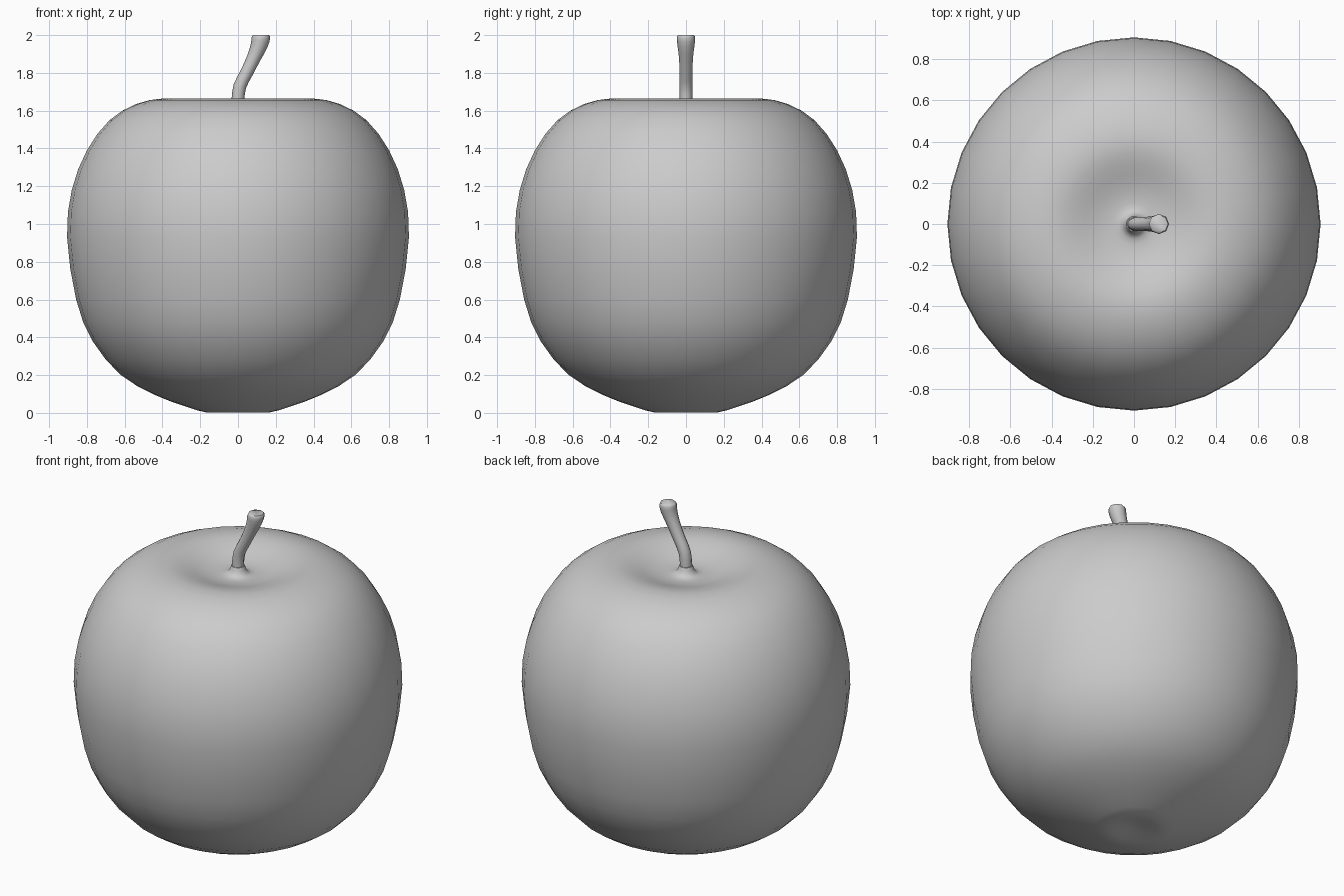
import bpy
import bmesh
from math import cos, sin, pi, radians
from mathutils import Vector

cube = bpy.data.objects.get("Cube")
if cube:
    bpy.data.objects.remove(cube, do_unlink=True)

grey = bpy.data.materials.new("plain_grey")
grey.use_nodes = True
colour = (0.6, 0.6, 0.6, 1)
grey.diffuse_color = colour
grey.node_tree.nodes["Principled BSDF"].inputs["Base Color"].default_value = colour


def smooth_path(points, steps):
    """Catmull-Rom curve through the points."""
    pts = [Vector(p) for p in points]
    pts = [2 * pts[0] - pts[1]] + pts + [2 * pts[-1] - pts[-2]]
    out = []
    for a, b, c, d in zip(pts, pts[1:], pts[2:], pts[3:]):
        for i in range(steps):
            t = i / steps
            out.append(0.5 * (2 * b + (c - a) * t + (2 * a - 5 * b + 4 * c - d) * t ** 2
                              + (3 * b - a - 3 * c + d) * t ** 3))
    return out + [pts[-2]]


def loft(name, rings, sides, angle):
    """Skin tilted circles given as (centre x, centre z, radius, tilt)."""
    bm = bmesh.new()
    loops = []
    for x, z, r, tilt in rings:
        loop = []
        for i in range(sides):
            a = 2 * pi * i / sides
            u = r * cos(a)
            loop.append(bm.verts.new((x + u * cos(tilt), r * sin(a), z - u * sin(tilt))))
        loops.append(loop)
    for low, high in zip(loops, loops[1:]):
        for i in range(sides):
            j = (i + 1) % sides
            bm.faces.new((low[i], low[j], high[j], high[i]))
    bm.faces.new(loops[0][::-1])
    bm.faces.new(loops[-1])
    mesh = bpy.data.meshes.new(name)
    bm.to_mesh(mesh)
    bm.free()
    mesh.materials.append(grey)
    obj = bpy.data.objects.new(name, mesh)
    bpy.context.collection.objects.link(obj)
    bpy.ops.object.select_all(action='DESELECT')
    obj.select_set(True)
    bpy.context.view_layer.objects.active = obj
    bpy.ops.object.shade_smooth_by_angle(angle=radians(angle))
    return obj


# Fruit body: (radius, height) from the shallow base dimple up to the stem flare
profile = [(0.02, 0.02), (0.09, 0.01), (0.17, 0.003), (0.28, 0.035), (0.44, 0.095),
           (0.62, 0.2), (0.77, 0.38), (0.857, 0.6), (0.905, 0.93), (0.88, 1.18),
           (0.8, 1.39), (0.68, 1.55), (0.54, 1.635), (0.4, 1.664), (0.29, 1.645),
           (0.19, 1.612), (0.1, 1.598), (0.055, 1.61), (0.037, 1.65)]
body = [(0, z, r, 0) for r, z in smooth_path(profile, 2)]
loft("fruit_body", body, 32, 60)

# Stem: (centre x, height, radius, tilt), bending and widening to a flat tip
stem = [(0, 1.6, 0.036, 0), (0, 1.66, 0.034, 0.05), (0.01, 1.73, 0.034, 0.3),
        (0.045, 1.8, 0.034, 0.48), (0.084, 1.88, 0.037, 0.42), (0.112, 1.945, 0.045, 0.2),
        (0.121, 1.985, 0.049, 0.05), (0.122, 2.0, 0.043, 0)]
loft("stem", smooth_path(stem, 2), 8, 60)
